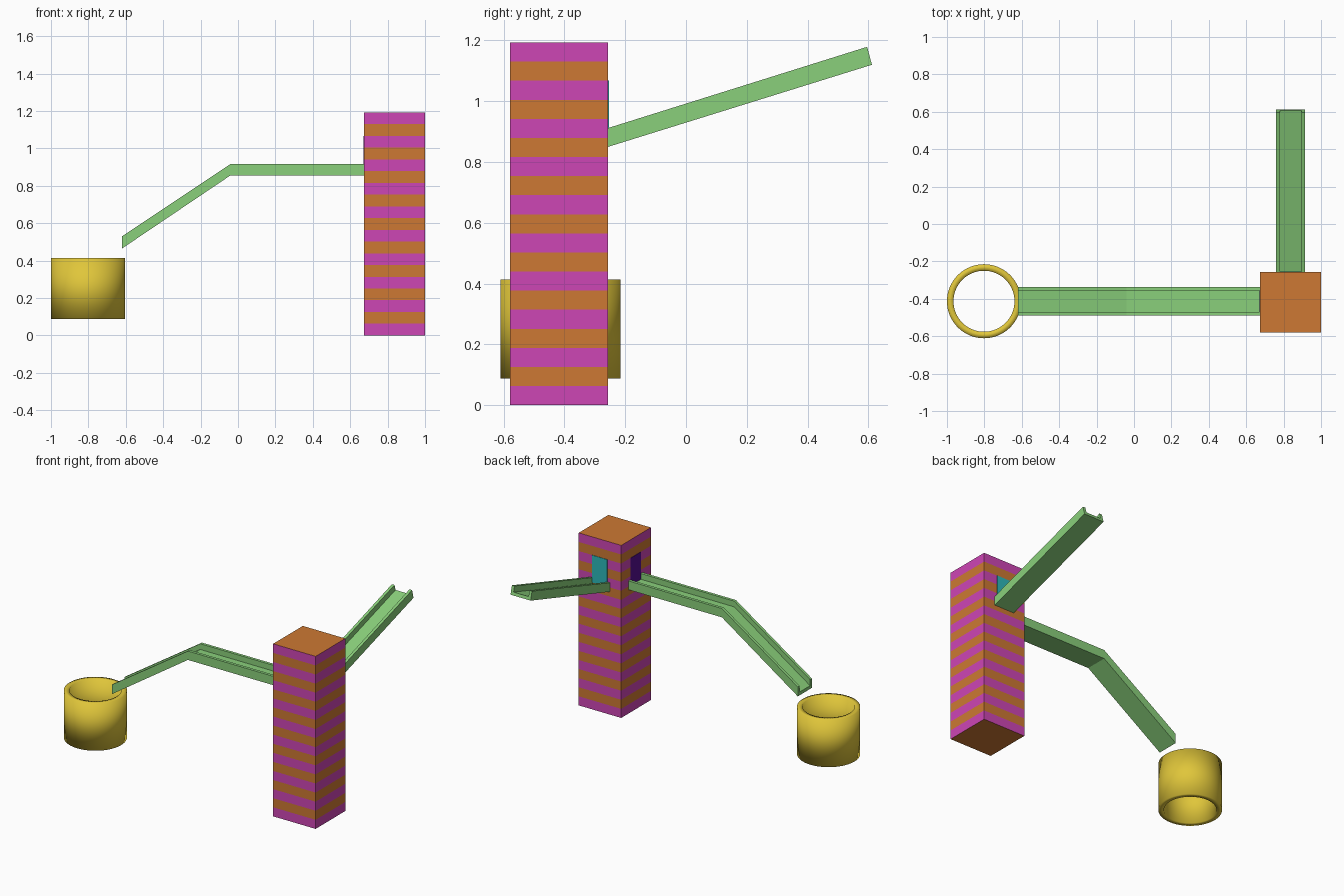
import bpy, bmesh, math
from mathutils import Vector

if "Cube" in bpy.data.objects:
    bpy.data.objects.remove(bpy.data.objects["Cube"])


def material(name, rgb):
    m = bpy.data.materials.new(name)
    lin = [(c / 255 / 12.92) if c < 10 else ((c / 255 + 0.055) / 1.055) ** 2.4 for c in rgb]
    m.diffuse_color = (*lin, 1)
    m.use_nodes = True
    m.node_tree.nodes["Principled BSDF"].inputs["Base Color"].default_value = m.diffuse_color
    return m


MAGENTA = material("magenta", (206, 70, 181))
ORANGE = material("orange", (205, 121, 51))
GREEN = material("leaf green", (138, 208, 123))
YELLOW = material("yellow", (224, 198, 58))
TEAL = material("teal", (45, 184, 186))
PURPLE = material("deep purple", (86, 14, 146))


def finish(name, bm, *mats):
    bmesh.ops.recalc_face_normals(bm, faces=bm.faces)
    mesh = bpy.data.meshes.new(name)
    bm.to_mesh(mesh)
    bm.free()
    for m in mats:
        mesh.materials.append(m)
    ob = bpy.data.objects.new(name, mesh)
    bpy.context.collection.objects.link(ob)
    return ob


def box(lo, hi):
    bm = bmesh.new()
    bmesh.ops.create_cube(bm, size=1)
    for v in bm.verts:
        v.co = Vector([(a + b) / 2 + c * (b - a) for a, b, c in zip(lo, hi, v.co)])
    return bm


# Striped tower: sliced into even bands, coloured by height
X0, X1, Y0, Y1, H, BANDS = 0.675, 1.0, -0.58, -0.256, 1.193, 19
STEP = H / BANDS
bm = box((X0, Y0, 0), (X1, Y1, H))
for i in range(1, BANDS):
    bmesh.ops.bisect_plane(bm, geom=bm.verts[:] + bm.edges[:] + bm.faces[:],
                           plane_co=(0, 0, i * STEP), plane_no=(0, 0, 1))
bm.normal_update()
for f in bm.faces:
    level = int(f.calc_center_median().z / STEP)
    f.material_index = 1 if abs(f.normal.z) > 0.5 else level % 2
finish("tower", bm, MAGENTA, ORANGE)

# Doorway plates, three bands tall, above each channel
CX, CY = (X0 + X1) / 2, -0.413
Z0, Z1, HALF, T = 14 * STEP, 17 * STEP, 0.057, 0.003
finish("inlet_doorway", box((CX - HALF, Y1 - T, Z0), (CX + HALF, Y1 + T, Z1)), TEAL)
finish("outlet_doorway", box((X0 - T, CY - HALF, Z0), (X0 + T, CY + HALF, Z1)), PURPLE)


# Water channels: U profile swept through (bottom, top) section pairs
def channel(name, sections, side):
    w, wall, floor = 0.077, 0.02, 0.35
    profile = [(-w, 0), (w, 0), (w, 1), (w - wall, 1), (w - wall, floor),
               (wall - w, floor), (wall - w, 1), (-w, 1)]
    bm = bmesh.new()
    rings = []
    for lo, hi in sections:
        lo, hi = Vector(lo), Vector(hi)
        rings.append([bm.verts.new(lo + (hi - lo) * h + Vector(side) * s) for s, h in profile])
    n = len(profile)
    for a, b in zip(rings, rings[1:]):
        for i in range(n):
            j = (i + 1) % n
            bm.faces.new((a[i], a[j], b[j], b[i]))
    for r in (rings[0], rings[-1]):
        for q in ((0, 1, 4, 5), (1, 2, 3, 4), (0, 5, 6, 7)):
            bm.faces.new([r[k] for k in q])
    finish(name, bm, GREEN)


channel("inlet_channel", [((CX, Y1, 0.85), (CX, Y1, 0.912)),
                          ((CX, 0.612, 1.12), (CX, 0.596, 1.179))], (1, 0, 0))
channel("outlet_channel", [((X0, CY, 0.856), (X0, CY, 0.917)),
                           ((-0.04, CY, 0.856), (-0.04, CY, 0.917)),
                           ((-0.62, CY, 0.465), (-0.62, CY, 0.53))], (0, 1, 0))

# Open-ended catch barrel: rectangle spun round its axis
R, r, N = 0.198, 0.163, 64
bm = bmesh.new()
rings = []
for i in range(N):
    c, s = math.cos(2 * math.pi * i / N), math.sin(2 * math.pi * i / N)
    rings.append([bm.verts.new((-0.802 + q * c, CY + q * s, z))
                  for q, z in ((r, 0.087), (R, 0.087), (R, 0.414), (r, 0.414))])
for i in range(N):
    a, b = rings[i], rings[(i + 1) % N]
    for k in range(4):
        m = (k + 1) % 4
        bm.faces.new((a[k], a[m], b[m], b[k])).smooth = True
finish("catch_barrel", bm, YELLOW)
